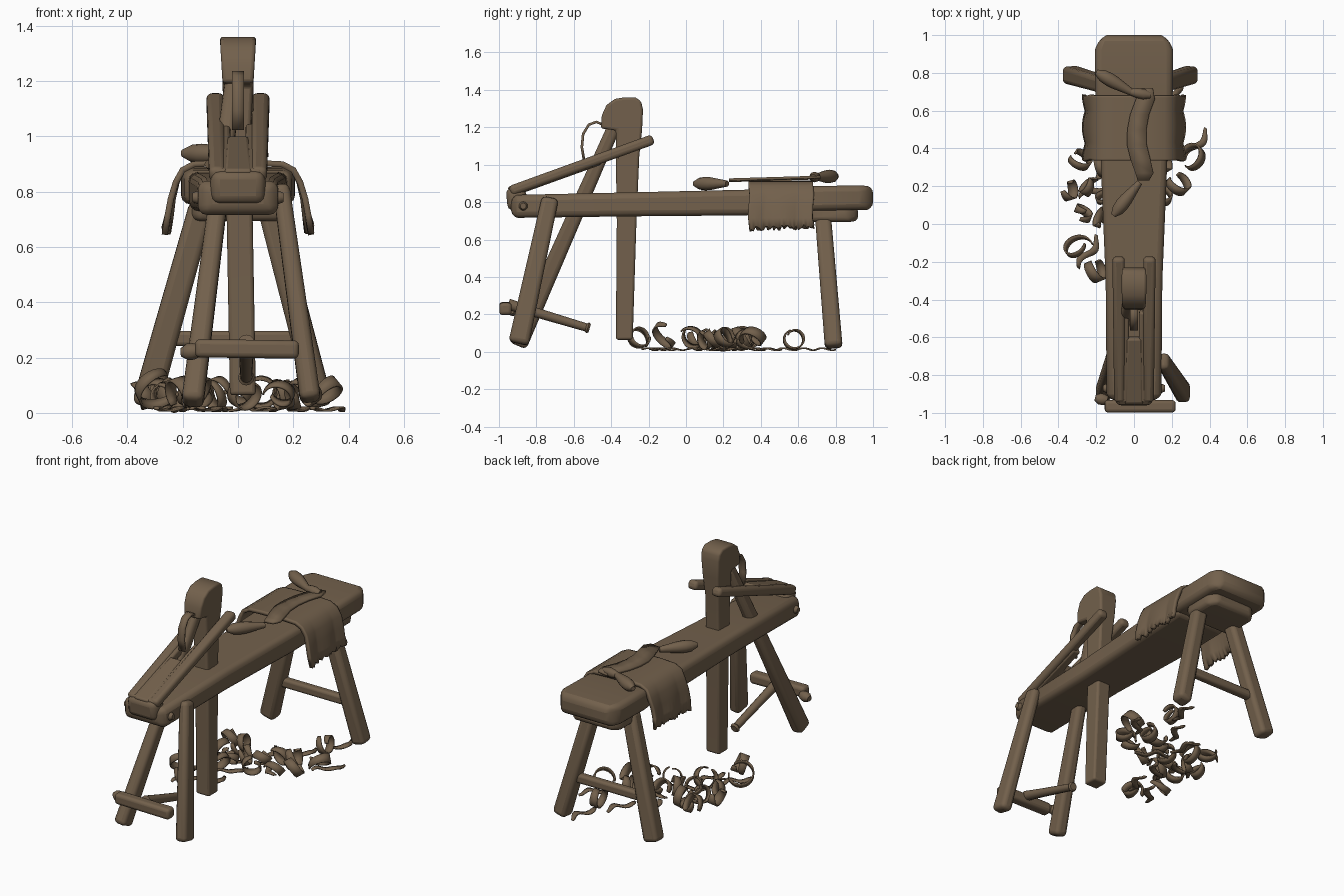
import bpy, bmesh, math, random
from mathutils import Vector, Matrix

if "Cube" in bpy.data.objects:
    bpy.data.objects.remove(bpy.data.objects["Cube"])

random.seed(4)
wood = bpy.data.materials.new("brown_wood")
wood.diffuse_color = (0.17, 0.118, 0.072, 1)
wood.use_nodes = True
wood.node_tree.nodes["Principled BSDF"].inputs["Base Color"].default_value = wood.diffuse_color


def finish(name, bm, bevel=0.0, solid=0.0, segs=3):
    bmesh.ops.recalc_face_normals(bm, faces=bm.faces[:])
    me = bpy.data.meshes.new(name)
    bm.to_mesh(me)
    bm.free()
    ob = bpy.data.objects.new(name, me)
    bpy.context.collection.objects.link(ob)
    me.materials.append(wood)
    if solid:
        m = ob.modifiers.new("thickness", 'SOLIDIFY')
        m.thickness, m.offset = solid, 0
    if bevel:
        m = ob.modifiers.new("round", 'BEVEL')
        m.width, m.segments, m.limit_method = bevel, segs, 'ANGLE'
        m.angle_limit = math.radians(35)
    bpy.ops.object.select_all(action='DESELECT')
    bpy.context.view_layer.objects.active = ob
    ob.select_set(True)
    bpy.ops.object.shade_smooth_by_angle(angle=math.radians(45))
    return ob


def frame(a, b):
    """Matrix at a, local z towards b, local x as near world x as possible."""
    a, b = Vector(a), Vector(b)
    z = (b - a).normalized()
    ref = Vector((1, 0, 0)) if abs(z.x) < 0.8 else Vector((0, 1, 0))
    x = (ref - z * ref.dot(z)).normalized()
    m = Matrix((x, z.cross(x), z)).transposed().to_4x4()
    m.translation = a
    return m, (b - a).length


def loft(bm, rings, closed=True):
    rows = [[bm.verts.new(p) for p in r] for r in rings]
    n = len(rows[0])
    for r, s in zip(rows, rows[1:]):
        for i in range(n if closed else n - 1):
            j = (i + 1) % n
            bm.faces.new((r[i], r[j], s[j], s[i]))
    if closed:
        bm.faces.new(rows[0][::-1])
        bm.faces.new(rows[-1])


def beam(name, a, b, w, d, w2=None, d2=None, bevel=0.025):
    m, length = frame(a, b)
    rings = []
    for t, u, v in ((0, w, d), (length, w2 or w, d2 or d)):
        rings.append([m @ Vector((sx * u / 2, sy * v / 2, t))
                      for sx, sy in ((-1, -1), (1, -1), (1, 1), (-1, 1))])
    bm = bmesh.new()
    loft(bm, rings)
    return finish(name, bm, bevel)


def turned(name, a, b, radii, sides=12):
    """Round part with evenly spaced radii along its axis."""
    m, length = frame(a, b)
    rings = [[m @ Vector((r * math.cos(k * math.tau / sides), r * math.sin(k * math.tau / sides),
                          length * i / (len(radii) - 1))) for k in range(sides)]
             for i, r in enumerate(radii)]
    bm = bmesh.new()
    loft(bm, rings)
    return finish(name, bm)


def plank(name, sections, bevel):
    """Sections are (y, half width, bottom z, top z)."""
    bm = bmesh.new()
    loft(bm, [[(-w, y, lo), (w, y, lo), (w, y, hi), (-w, y, hi)] for y, w, lo, hi in sections])
    return finish(name, bm, bevel)


# Bench plank widening into the rounded seat
plank("bench", [(-0.935, .125, .73, .835), (-0.9, .145, .722, .845), (-.3, .15, .73, .858),
                (.3, .175, .735, .872), (.62, .18, .745, .877)], .032)
plank("seat", [(.58, .19, .76, .88), (.68, .205, .76, .892), (.92, .207, .765, .895),
               (.97, .19, .765, .893), (1.0, .145, .775, .885)], .035)
plank("seat_block", [(.66, .15, .70, .78), (.7, .17, .70, .78), (.87, .17, .70, .78),
                     (.92, .13, .705, .78)], .025)
for s in (-1, 1):
    turned("peg", (s * .13, -.87, .785), (s * .165, -.87, .785), [.024, .024, .016])

# Legs: rear pair, short front leg and long slanted arm that reaches the head
beam("rear_leg_right", (.3, .79, .03), (.11, .73, .76), .09, .095, .085, .085)
beam("rear_leg_left", (-.335, .79, .03), (-.13, .73, .76), .10, .095, .09, .085)
beam("rear_stretcher", (-.24, .77, .275), (.22, .77, .275), .05, .055, bevel=.015)
beam("front_leg", (.262, -.895, .05), (.155, -.725, .83), .075, .11, .06, .09)
beam("slanted_arm", (-.165, -.90, .04), (-.015, -.38, 1.22), .08, .10, .06, .07)

# Treadle: crossbar and foot rod
beam("treadle_bar", (-.155, -.965, .24), (.22, -.965, .235), .066, .066, bevel=.018)
turned("treadle_rod", (.03, -.95, .26), (.03, -.53, .135), [.03, .026, .024, .022])
turned("rod_end", (.03, -.535, .137), (.03, -.515, .131), [.022, .03, .022])
turned("treadle_knob", (-.205, -.92, .225), (-.14, -.935, .23), [.016, .03, .03, .022])

# Upright post with the hooked clamping head on top
prof = [(-.455, 1.2), (-.45, 1.27), (-.425, 1.325), (-.38, 1.358), (-.33, 1.366), (-.27, 1.366),
        (-.24, 1.345), (-.23, 1.3), (-.235, 1.19), (-.25, 1.05), (-.265, .7), (-.285, .07),
        (-.375, .07), (-.37, .7), (-.375, 1.05), (-.375, 1.19)]


def side_x(s, z):
    """Post flares towards the head and leans a little towards the foot."""
    half = .047 + .018 * max(0, z - 1.05) / .3
    return s * half + .018 * max(0, 1.05 - z)


bm = bmesh.new()
loft(bm, [[(side_x(s, z), y, z) for y, z in prof] for s in (-1, 1)])
finish("post_and_head", bm, .013)


# Flat ribbon helper for the strap and the shavings
def ribbon(name, pts, across, width, thick):
    bm = bmesh.new()
    side = Vector(across).normalized() * width / 2
    n = len(pts) - 1
    rows = []
    for i, p in enumerate(pts):
        k = 1 if name == "strap" else .3 + .7 * math.sin(math.pi * (i + .3) / (n + .6)) ** .6
        rows.append((Vector(p) - side * k, Vector(p) + side * k))
    loft(bm, rows, closed=False)
    return finish(name, bm, solid=thick)


ribbon("strap", [(0, -.43, 1.215), (0, -.48, 1.235), (0, -.52, 1.22), (0, -.55, 1.17),
                 (0, -.557, 1.1), (0, -.545, 1.03)], (1, 0, 0), .042, .014)

# Inclined work ramp: two rails around the post, closed by boards in front
for s in (-1, 1):
    beam("ramp_rail", (s * .075, -.94, .865), (s * .082, -.175, 1.142), .06, .055, .065, .055,
         bevel=.02)
    beam("ramp_side_board", (s * .055, -.94, .86), (s * .055, -.46, 1.03), .06, .055, .055, .05,
         bevel=.012)
beam("ramp_board", (0, -.945, .86), (0, -.6, .985), .10, .055, .08, .05, bevel=.012)
beam("ramp_nose", (0, -.958, .82), (0, -.85, .83), .2, .13, .2, .09, bevel=.035)

# Leather apron draped over the bench, with a ragged hem
half = [(.25, .665), (.243, .72), (.236, .78), (.222, .84), (.2, .885), (.16, .905), (.08, .909)]
path = half + [(0, .91)] + [(-x, z) for x, z in half[::-1]]
cols = 33
rows = []
for i in range(cols):
    t = i / (cols - 1)
    row = []
    for k, (x, z) in enumerate(path):
        drop = max(0, .88 - z)
        x += math.copysign(drop * .07 * math.cos(t * math.tau), x)
        if k in (0, len(path) - 1):
            z += random.uniform(-.018, .012) + .012 * t
        row.append((x, .335 + .345 * t + .006 * math.sin(z * 40) * (drop > 0), z))
    rows.append(row)
bm = bmesh.new()
loft(bm, rows, closed=False)
finish("apron", bm, solid=.022)

# Drawknife lying on the apron
grip = [.014, .032, .036, .034, .028, .022, .016]
turned("knife_grip_rear", (-.2, .805, .945), (.0, .69, .94), grip)
turned("knife_grip_front", (-.11, .045, .905), (.03, .22, .905), grip)
turned("knife_tang", (-.02, .70, .94), (.09, .68, .94), [.018, .026, .028, .015])
blade = [(.07, .72, .03), (.06, .66, .05), (.03, .58, .05), (.015, .5, .05), (.015, .42, .052),
         (.035, .34, .052), (.055, .27, .048), (.05, .23, .03)]
bm = bmesh.new()
loft(bm, [[(x - w, y, .92 + (y - .23) * .03), (x + w, y, .926 + (y - .23) * .03)]
          for x, y, w in blade], closed=False)
finish("knife_blade", bm, solid=.014)

# Curled shavings on the floor: (x, y, radius, heading of the roll axis, upward tilt)
curls = [(-.34, .18, .052, .3, .3), (-.27, .06, .05, 1.2, .3), (-.3, -.12, .075, 2.2, 1.2),
         (-.2, -.25, .06, .4, .3), (-.28, .34, .058, 1.0, .5), (.31, .36, .065, 2.4, .9),
         (.24, .21, .06, .8, .5), (.2, .58, .055, .2, .2), (-.16, .03, .065, 2.8, .4),
         (-.08, .2, .06, .6, .3), (.08, .3, .062, 1.6, .3), (.02, .1, .055, 2.3, .4),
         (-.18, .3, .062, .1, .3), (.15, .15, .055, 1.3, .6), (-.15, .13, .055, 1.9, .8),
         (.16, .33, .055, .5, .2), (-.24, .2, .055, 2.6, .5), (0, .24, .05, 1.1, .9)]
for x, y, r, a, tilt in curls:
    axis = Vector((math.cos(a), math.sin(a), tilt)).normalized()
    u = Vector((-math.sin(a), math.cos(a), 0))
    v = axis.cross(u)
    turns = random.uniform(.85, 1.2) * math.tau
    start = random.uniform(0, math.tau)
    pts = []
    for i in range(25):
        t = i / 24
        rr, w = r * (1 - .2 * t), start + turns * t
        p = (Vector((x, y, r + .018)) + axis * (t - .5) * r * .9
             + u * rr * math.cos(w) + v * rr * math.sin(w))
        p.z = max(p.z, .02)
        pts.append(p)
    ribbon("curled_shaving", pts, axis, random.uniform(.045, .06), .008)

# Flat shavings lying between the curls
for x, y, a in [(-.1, -.1, 1.3), (.1, .5, 1.2), (.22, .7, 1.4), (-.05, .4, 1.8), (.33, .42, .9),
                (-.2, .18, .4), (.05, .22, 2.6), (-.24, -.15, 1.0), (-.1, .08, .8)]:
    d, s = Vector((math.cos(a), math.sin(a), 0)), Vector((-math.sin(a), math.cos(a), 0))
    pts = [Vector((x, y, .02 + .006 * math.sin(i))) + d * (i / 12 - .5) * .2
           + s * .02 * math.sin(i * .6) for i in range(13)]
    ribbon("flat_shaving", pts, s, .04, .008)

# Rest the lowest shaving on the floor
bpy.context.view_layer.update()
deps = bpy.context.evaluated_depsgraph_get()
low = min(v.co.z for o in bpy.context.scene.objects for v in o.evaluated_get(deps).data.vertices)
for o in bpy.context.scene.objects:
    o.location.z -= low
